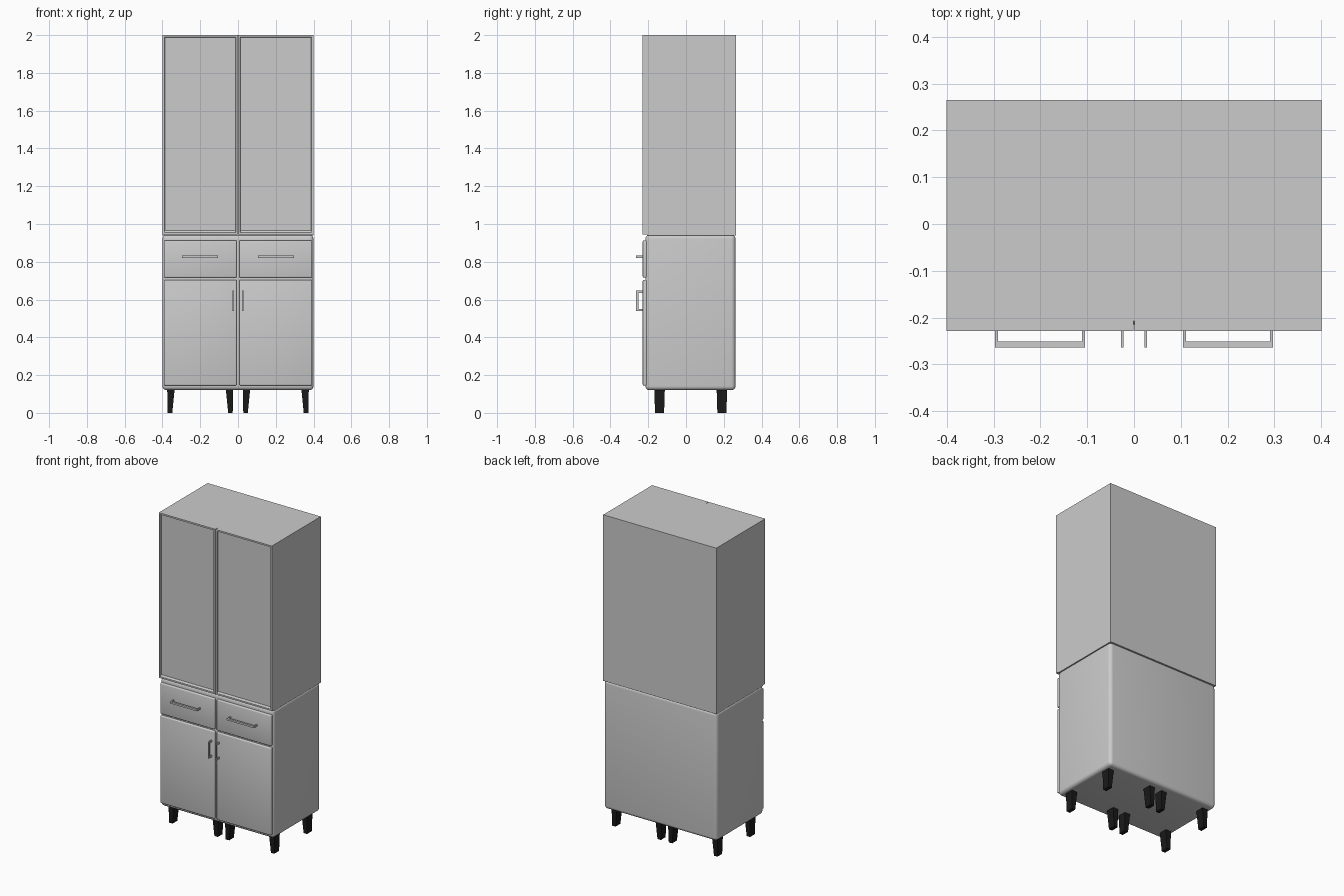
import bpy, bmesh
from mathutils import Vector

if "Cube" in bpy.data.objects:
    bpy.data.objects.remove(bpy.data.objects["Cube"])


def finish(bm, name, mat=None, smooth=False):
    bmesh.ops.recalc_face_normals(bm, faces=bm.faces)
    me = bpy.data.meshes.new(name)
    bm.to_mesh(me)
    bm.free()
    ob = bpy.data.objects.new(name, me)
    bpy.context.collection.objects.link(ob)
    if mat:
        me.materials.append(mat)
    if smooth:
        bpy.ops.object.select_all(action='DESELECT')
        ob.select_set(True)
        bpy.context.view_layer.objects.active = ob
        bpy.ops.object.shade_smooth_by_angle()
    return ob


def add_box(bm, x, y, z):
    """Box spanning the (min, max) ranges x, y, z; returns its vertices."""
    verts = bmesh.ops.create_cube(bm, size=1)['verts']
    for v in verts:
        v.co = Vector([(a + b) / 2 + c * (b - a) for c, (a, b) in zip(v.co, (x, y, z))])
    return verts


def box(name, x, y, z, bevel=0.0, segments=3):
    bm = bmesh.new()
    add_box(bm, x, y, z)
    if bevel:
        bmesh.ops.bevel(bm, geom=bm.edges[:], offset=bevel, segments=segments,
                        profile=0.5, affect='EDGES')
    return finish(bm, name, smooth=bevel > 0)


def span(side, a, b):
    return tuple(sorted((side * a, side * b)))


def framed_door(name, x, y, z):
    """Door with a recessed front panel."""
    bm = bmesh.new()
    add_box(bm, x, y, z)
    bm.normal_update()
    front = min(bm.faces, key=lambda f: f.calc_center_median().y)
    bmesh.ops.inset_region(bm, faces=[front], thickness=0.014)
    bmesh.ops.inset_region(bm, faces=[front], thickness=0.004)
    for v in front.verts:
        v.co.y += 0.008
        v.co.z += 0.008 if v.co.z < 1.4 else 0
    return finish(bm, name)


def handle(name, x, z, vertical):
    """Bar handle: two posts and a grip."""
    bm = bmesh.new()
    t = 0.006 if not vertical else 0.011
    a, b = z if vertical else x
    for lo in (a, b - t):
        r = (lo, lo + t)
        add_box(bm, x if vertical else r, (-0.252, -0.226), r if vertical else z)
    add_box(bm, x, (-0.264, -0.251), z)
    return finish(bm, name)


black = bpy.data.materials.new("black")
black.diffuse_color = (0.01, 0.01, 0.01, 1)
black.use_nodes = True
black.node_tree.nodes["Principled BSDF"].inputs["Base Color"].default_value = black.diffuse_color

# Cabinet carcasses
box("lower_cabinet", (-0.4, 0.4), (-0.215, 0.262), (0.12, 0.943), 0.022, 5)
box("upper_cabinet", (-0.4, 0.4), (-0.207, 0.265), (0.938, 2.0))

for side, label in ((-1, "left"), (1, "right")):
    # Doors and drawer fronts
    framed_door("upper_door_" + label, span(side, 0.0015, 0.4), (-0.229, -0.207), (0.944, 2.0))
    xr = span(side, 0.007, 0.392)
    box("drawer_front_" + label, xr, (-0.229, -0.205), (0.716, 0.913), 0.006)
    box("lower_door_" + label, xr, (-0.229, -0.205), (0.145, 0.704), 0.006)

    # Handles
    handle("drawer_handle_" + label, span(side, 0.105, 0.297), (0.821, 0.832), False)
    handle("door_handle_" + label, span(side, 0.022, 0.028), (0.54, 0.647), True)

    # Tapered legs: (top range, bottom range) in x for inner and outer leg
    for pos, top, bottom in (("outer", (0.335, 0.375), (0.348, 0.372)),
                             ("inner", (0.025, 0.065), (0.028, 0.052))):
        for row, yc in (("front", -0.14), ("back", 0.19)):
            bm = bmesh.new()
            for v in add_box(bm, (0, 1), (-1, 1), (0, 0.13)):
                lo, hi = bottom if v.co.z < 0.05 else top
                half = 0.024 if v.co.z < 0.05 else 0.028
                v.co.x = side * (lo + v.co.x * (hi - lo))
                v.co.y = yc + v.co.y * half
            finish(bm, f"{row}_{pos}_leg_{label}", black)
